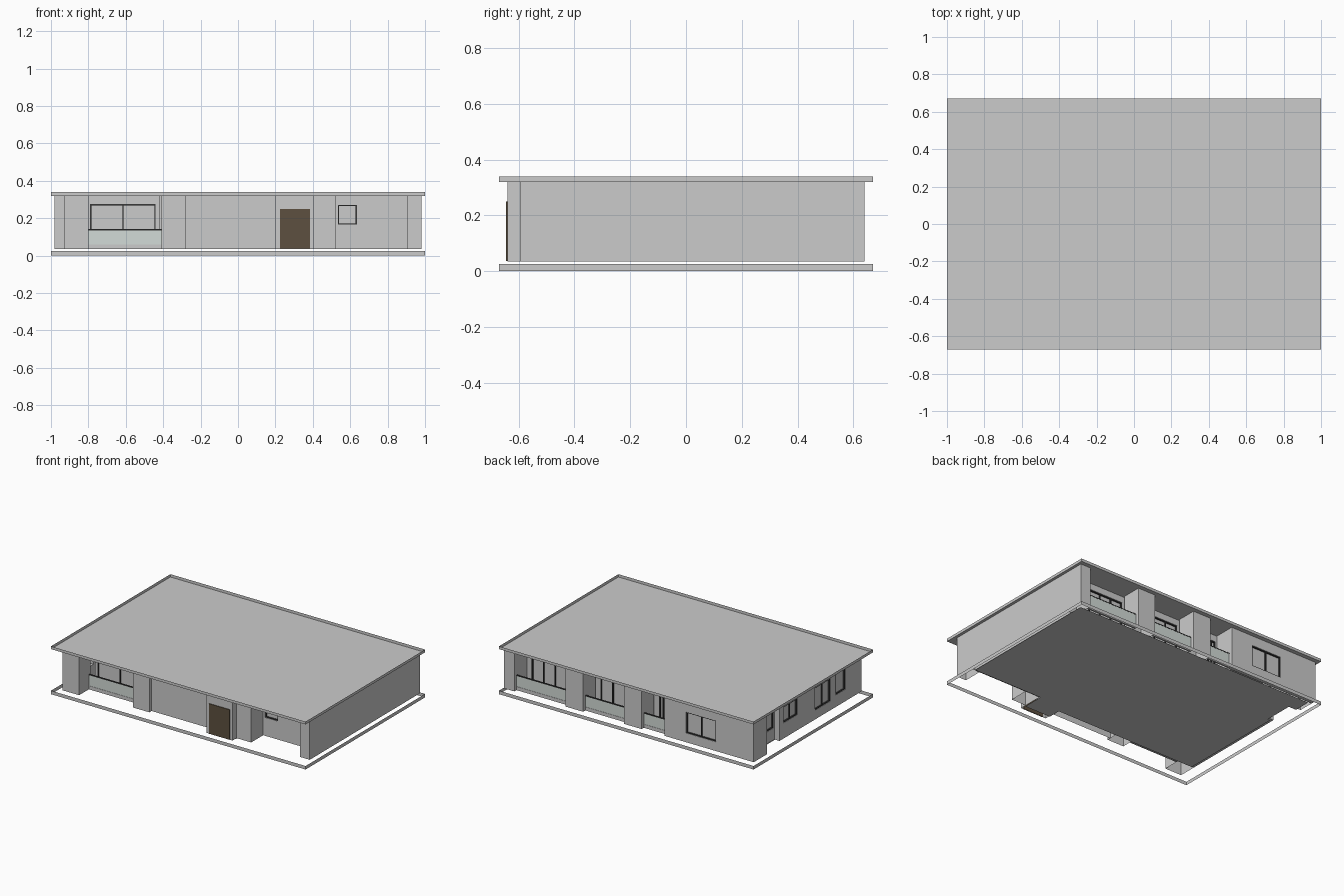
import bpy, bmesh

if "Cube" in bpy.data.objects:
    bpy.data.objects.remove(bpy.data.objects["Cube"])

ROOF, BASE = 0.32, 0.035


def material(name, color):
    m = bpy.data.materials.new(name)
    m.diffuse_color = (*color, 1)
    m.use_nodes = True
    m.node_tree.nodes["Principled BSDF"].inputs["Base Color"].default_value = m.diffuse_color
    return m


WOOD = material("wood", (0.11, 0.08, 0.05))
GLASS = material("pale_glass", (0.65, 0.71, 0.68))
DARK = material("dark_frame", (0.04, 0.04, 0.04))


def finish(name, bm, mat=None):
    me = bpy.data.meshes.new(name)
    bm.to_mesh(me)
    bm.free()
    ob = bpy.data.objects.new(name, me)
    bpy.context.collection.objects.link(ob)
    if mat:
        me.materials.append(mat)
    return ob


def box(name, x0, x1, y0, y1, z0=BASE, z1=ROOF, mat=None, open_ends=False):
    bm = bmesh.new()
    bmesh.ops.create_cube(bm, size=1)
    for v in bm.verts:
        v.co = ((x0, x1)[v.co.x > 0], (y0, y1)[v.co.y > 0], (z0, z1)[v.co.z > 0])
    if open_ends:
        bm.normal_update()
        ends = [f for f in bm.faces if abs(f.normal.z) > 0.5]
        bmesh.ops.delete(bm, geom=ends, context='FACES_ONLY')
    return finish(name, bm, mat)


def sheet(name, points, z):
    bm = bmesh.new()
    bm.faces.new([bm.verts.new((x, y, z)) for x, y in points])
    return finish(name, bm)


def hollow(name, x0, x1, y0, y1):
    return box(name, x0, x1, y0, y1, open_ends=True)


def run_box(name, axis, a0, a1, d0, d1, z0, z1, mat=None):
    """Box running along x or y, with depth range d0..d1 on the other axis."""
    d0, d1 = min(d0, d1), max(d0, d1)
    if axis == 'x':
        return box(name, a0, a1, d0, d1, z0, z1, mat)
    return box(name, d0, d1, a0, a1, z0, z1, mat)


def window_frame(name, axis, a0, a1, z0, z1, d0, d1, mullions=0, t=0.006):
    for z in (z0, z1 - t):
        run_box(name + "_rail", axis, a0, a1, d0, d1, z, z + t, DARK)
    n = mullions + 1
    for i in range(n + 1):
        a = a0 + (a1 - a0 - t) * i / n
        run_box(name + "_post", axis, a, a + t, d0, d1, z0, z1, DARK)


def window_wall(name, axis, a0, a1, outer, inner, windows):
    """Wall with openings; each window is (start, end, bottom, top, mullions)."""
    s = 1 if inner > outer else -1
    pos = a0
    for w0, w1, z0, z1, m in sorted(windows):
        run_box(name, axis, pos, w0, outer, inner, BASE, ROOF)
        run_box(name + "_sill", axis, w0, w1, outer, inner, BASE, z0)
        run_box(name + "_lintel", axis, w0, w1, outer, inner, z1, ROOF)
        run_box(name + "_pane", axis, w0, w1, outer + s * .014, outer + s * .017, z0, z1)
        window_frame(name + "_frame", axis, w0, w1, z0, z1,
                     outer + s * .003, outer + s * .013, m)
        pos = w1
    run_box(name, axis, pos, a1, outer, inner, BASE, ROOF)


# Open rims of the base and the roof
for name, z0, z1 in (("base_rim", 0, 0.025), ("roof_rim", ROOF, 0.34)):
    box(name, -1, 1, -0.67, 0.67, z0, z1, open_ends=True)

# Roof deck and floor
sheet("roof_deck", [(-1, -.67), (1, -.67), (1, .67), (-1, .67)], ROOF)
sheet("floor", [(-.91, -.51), (-.28, -.51), (.2, -.51), (.2, -.6), (.405, -.6), (.405, -.45),
                (.95, -.45), (.95, .6), (-.95, .6), (-.95, .48), (-.89, .48), (-.89, .27),
                (-.91, .27)], 0.03)

# Hollow corner and front piers
hollow("front_left_pier", -.93, -.80, -.64, -.51)
hollow("front_mid_pier", -.41, -.28, -.595, -.51)
hollow("front_entry_pier", .405, .52, -.595, -.46)
hollow("front_right_pier", .905, .98, -.595, -.46)

# Right wall and its back corner
hollow("right_wall", .94, .98, -.46, .50)
hollow("back_right_pier", .90, .98, .50, .64)

# Front walls, entry bay and door
hollow("front_mid_wall", -.28, .20, -.57, -.50)
hollow("entry_bay", .20, .405, -.64, -.50)
box("front_door", .225, .385, -.645, -.638, .037, .25, WOOD)
window_wall("front_recess_wall", 'x', .52, .94, -.46, -.42, [(.535, .635, .165, .27, 0)])

# Left wall, with a recess near the back corner
window_wall("left_wall", 'y', -.51, .28, -.93, -.89,
            [(-.46, -.35, .12, .27, 0), (-.29, -.12, .10, .26, 1), (.08, .236, .145, .26, 1)])
window_wall("left_recess_wall", 'y', .28, .49, -.89, -.86, [(.29, .38, .12, .24, 0)])
hollow("back_left_pier", -.98, -.89, .49, .60)

# Back wall and piers
window_wall("back_wall", 'x', -.98, -.28, .64, .60, [(-.685, -.45, .10, .25, 1)])
hollow("back_pier", .36, .50, .50, .64)
hollow("back_pier", -.10, .04, .50, .64)
hollow("back_wall_return", -.32, -.28, .49, .60)


def balcony(x0, x1, rail_y, glazing_y, mullions):
    """Recessed glazing behind a pale glass parapet."""
    s = 1 if rail_y > 0 else -1
    box("parapet_kerb", x0, x1, rail_y - .006, rail_y + .006, BASE, .06)
    box("parapet_glass", x0, x1, rail_y - .004, rail_y + .004, .06, .135, GLASS)
    box("parapet_rail", x0, x1, rail_y - .005, rail_y + .005, .135, .141, DARK)
    window_wall("balcony_glazing", 'x', x0 - .01, x1 + .01, glazing_y, glazing_y - s * .03,
                [(x0 + .01, x1 - .03, .04, .275, mullions)])


balcony(-.80, -.41, -.525, -.45, 1)
balcony(.50, .90, .61, .49, 3)
balcony(.04, .36, .61, .49, 2)
balcony(-.28, -.10, .61, .49, 4)

# Interior partitions: (x0, x1, y0, y1)
for p in ((.55, .94, -.245, -.225), (.545, .565, -.235, 0), (.49, .51, .17, .48),
          (-.26, .24, .39, .41), (-.11, -.09, -.145, .39), (-.55, -.11, -.155, -.135),
          (-.89, -.11, .11, .13), (-.42, -.40, -.50, -.155)):
    hollow("partition", *p)
